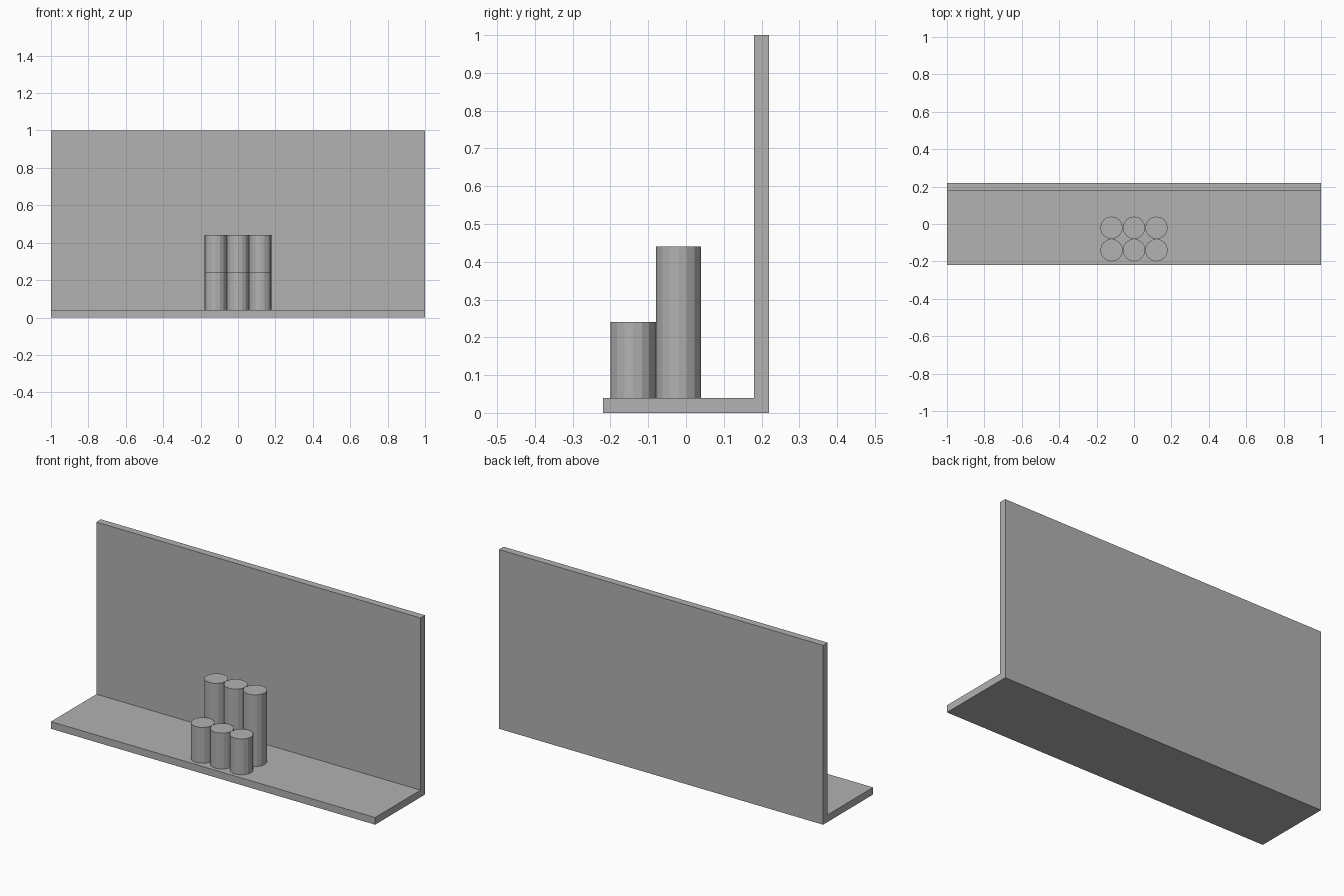
import bpy
import bmesh
from mathutils import Matrix, Vector

cube = bpy.data.objects.get("Cube")
if cube:
    bpy.data.objects.remove(cube, do_unlink=True)

grey = bpy.data.materials.new("plain_grey")
grey.use_nodes = True
colour = (0.445, 0.445, 0.445, 1)
grey.diffuse_color = colour
grey.node_tree.nodes["Principled BSDF"].inputs["Base Color"].default_value = colour

THICK = 0.04
LENGTH = 2.0
DEPTH = 0.44
HEIGHT = 1.0
RADIUS = 0.06


def add_object(name, bm):
    bmesh.ops.recalc_face_normals(bm, faces=bm.faces)
    mesh = bpy.data.meshes.new(name)
    bm.to_mesh(mesh)
    bm.free()
    mesh.materials.append(grey)
    obj = bpy.data.objects.new(name, mesh)
    bpy.context.collection.objects.link(obj)
    return obj


# Shelf floor and back wall: one L profile extruded along x
front, back = -DEPTH / 2, DEPTH / 2
profile = [(front, 0), (back, 0), (back, HEIGHT), (back - THICK, HEIGHT),
           (back - THICK, THICK), (front, THICK)]
bm = bmesh.new()
face = bm.faces.new([bm.verts.new((-LENGTH / 2, y, z)) for y, z in profile])
result = bmesh.ops.extrude_face_region(bm, geom=[face])
moved = [v for v in result["geom"] if isinstance(v, bmesh.types.BMVert)]
bmesh.ops.translate(bm, verts=moved, vec=Vector((LENGTH, 0, 0)))
add_object("floor_and_back_wall", bm)

# Two rows of three standing cylinders, short in front and tall behind
for row, y, height in (("short_front", -0.14, 0.2), ("tall_rear", -0.02, 0.4)):
    for side, x in (("right", -0.12), ("middle", 0), ("left", 0.12)):
        bm = bmesh.new()
        bmesh.ops.create_cone(
            bm, cap_ends=True, segments=16, radius1=RADIUS, radius2=RADIUS,
            depth=height,
            matrix=Matrix.Translation((x, y, THICK + height / 2)))
        add_object(f"{row}_cylinder_{side}", bm)
